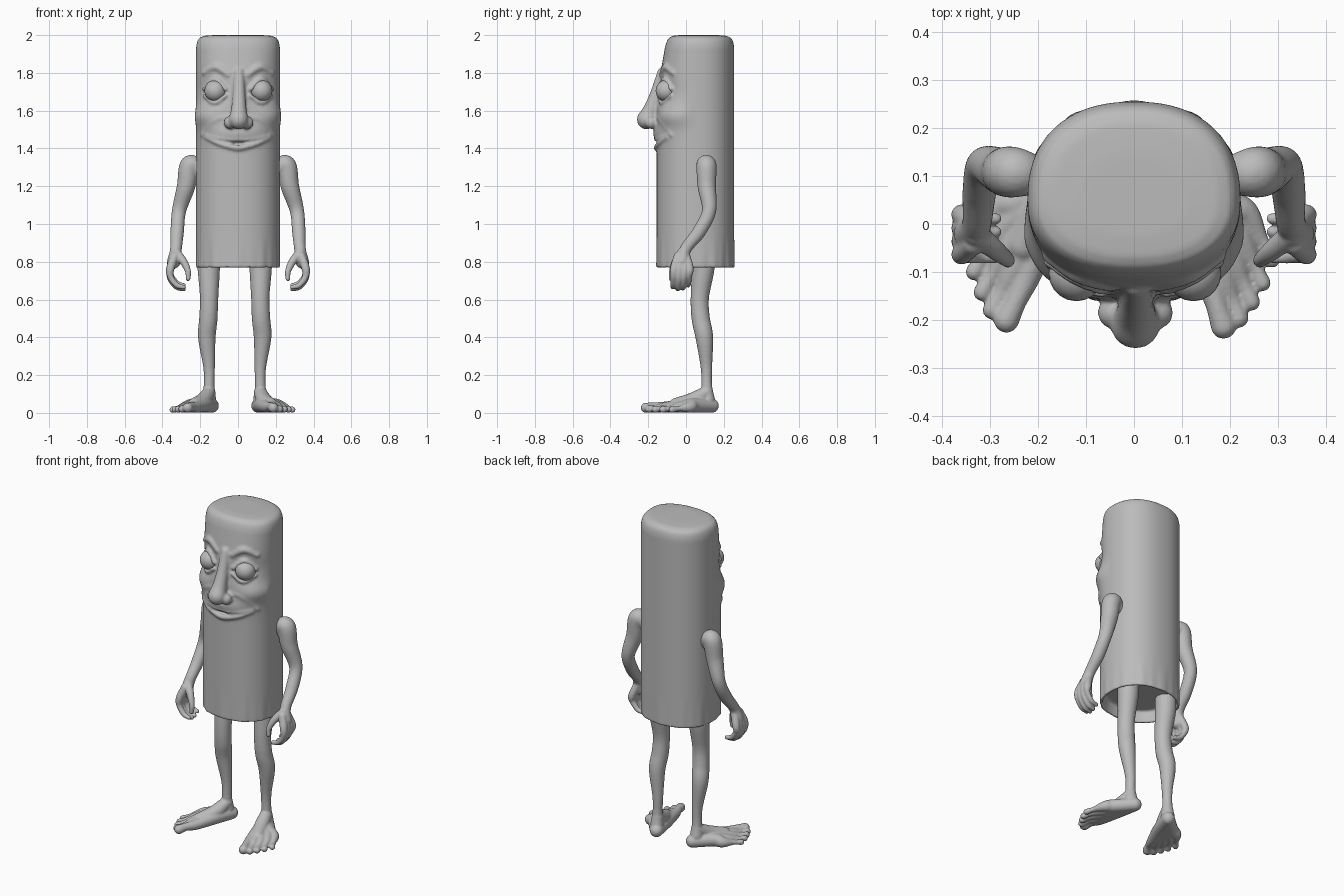
import bpy, bmesh, math
from mathutils import Vector, Matrix

if "Cube" in bpy.data.objects:
    bpy.data.objects.remove(bpy.data.objects["Cube"], do_unlink=True)

clay = bpy.data.materials.new("clay_grey")
clay.use_nodes = True
GREY = (0.5, 0.5, 0.5, 1)
clay.diffuse_color = GREY
clay.node_tree.nodes["Principled BSDF"].inputs["Base Color"].default_value = GREY

HALF_W, DEPTH, MID_Y, POWER = 0.222, 0.205, 0.05, 2.3


def finish(bm, name, voxel, rounds):
    """Turn overlapping solids into one smooth sculpted skin."""
    mesh = bpy.data.meshes.new(name)
    bm.to_mesh(mesh)
    bm.free()
    mesh.materials.append(clay)
    mesh.polygons.foreach_set("use_smooth", [True] * len(mesh.polygons))
    obj = bpy.data.objects.new(name, mesh)
    bpy.context.collection.objects.link(obj)
    if voxel:
        fuse = obj.modifiers.new("fuse", 'REMESH')
        fuse.mode = 'VOXEL'
        fuse.voxel_size = voxel
        fuse.use_smooth_shade = True
        relax = obj.modifiers.new("relax", 'SMOOTH')
        relax.factor = 0.5
        relax.iterations = rounds
    return obj


def ball(bm, centre, r, scale=(1, 1, 1)):
    mat = Matrix.Translation(centre) @ Matrix.Diagonal((*scale, 1))
    bmesh.ops.create_icosphere(bm, subdivisions=3, radius=r, matrix=mat)


def strand(bm, points, steps=8):
    """Sweep a ball of changing radius along a smooth path of (x, y, z, r)."""
    p = [Vector(q) for q in points]
    p = [p[0] * 2 - p[1]] + p + [p[-1] * 2 - p[-2]]
    for a, b, c, d in zip(p, p[1:], p[2:], p[3:]):
        for i in range(steps + 1):
            t = i / steps
            q = (b * 2 + (c - a) * t + (a * 2 - b * 5 + c * 4 - d) * t ** 2
                 + (b * 3 - a - c * 3 + d) * t ** 3) / 2
            ball(bm, q.xyz, q.w)


def front_depth(z):
    return DEPTH - max(0, z - 1.68) * 0.17


def on_face(x, z, r, lift=0.0):
    """A strand point resting on the front of the body."""
    y = MID_Y - front_depth(z) * (1 - abs(x / HALF_W) ** POWER) ** (1 / POWER)
    return (x, y + r * 0.4 - lift, z, r)


def bump(x, z, cx, cz, sx, sz):
    return math.exp(-((abs(x) - cx) / sx) ** 2 - ((z - cz) / sz) ** 2)


def sculpt(x, z):
    """Outward offset of the face: sockets, cheeks, muzzle and smile groove."""
    out = -0.035 * bump(x, z, 0.122, 1.705, 0.06, 0.06)
    out += 0.022 * bump(x, z, 0.18, 1.57, 0.08, 0.055)
    out += 0.018 * bump(x, z, 0, 1.48, 0.13, 0.045)
    if abs(x) < 0.175:
        smile = 1.425 + 1.4 * x * x
        out -= 0.025 * math.exp(-((z - smile) / 0.012) ** 2)
    return out


# Body: a tall rounded column with a hollow underside
def ring(bm, z, scale, detailed=True, count=144):
    verts = []
    for i in range(count):
        a = math.tau * i / count
        c, s = math.cos(a), math.sin(a)
        x = HALF_W * math.copysign(abs(c) ** (2 / POWER), c) * scale
        d = front_depth(z) if s < 0 else DEPTH
        y = d * math.copysign(abs(s) ** (2 / POWER), s) * scale
        v = Vector((x, y, 0))
        if detailed:
            hem = max(0, (0.95 - z) / 0.18)
            off = 0.003 * hem * math.sin(17 * a) * math.sin(5 * a)
            if s < 0:
                off += sculpt(x, z) * min(1, -s * 3)
            v += v.normalized() * off
        verts.append(bm.verts.new((v.x, v.y + MID_Y, z)))
    return verts


bm = bmesh.new()
rings = [ring(bm, 0.84, 0.9, False), ring(bm, 0.768, 0.93, False)]
rings += [ring(bm, 0.768 + 0.012 * i, 1) for i in range(98)]
rings += [ring(bm, z, s, False) for z, s in
          ((1.955, 0.985), (1.975, 0.955), (1.988, 0.9), (1.997, 0.78), (2.001, 0.5))]
for low, high in zip(rings, rings[1:]):
    for i in range(len(low)):
        j = (i + 1) % len(low)
        bm.faces.new((low[i], low[j], high[j], high[i]))
bm.faces.new(list(reversed(rings[0])))
bm.faces.new(rings[-1])

# Nose with a narrow bridge and round nostrils
strand(bm, [(0.005, -0.125, 1.8, 0.028), (0.005, -0.16, 1.68, 0.034),
            (0.004, -0.188, 1.6, 0.042), (0.003, -0.208, 1.553, 0.052)])
for side in (1, -1):
    ball(bm, (side * 0.045 + 0.003, -0.185, 1.537), 0.034)
    # Brows, eyelids, eye bags and smile folds
    for path in (((0.05, 1.79, 0.016), (0.115, 1.83, 0.022), (0.18, 1.8, 0.014)),
                 ((0.066, 1.715, 0.012), (0.122, 1.765, 0.016), (0.178, 1.715, 0.012)),
                 ((0.066, 1.68, 0.01), (0.122, 1.642, 0.014), (0.178, 1.68, 0.01)),
                 ((0.05, 1.57, 0.014), (0.125, 1.545, 0.024), (0.185, 1.47, 0.014))):
        strand(bm, [on_face(side * x, z, r) for x, z, r in path])
# Lips
for rise, r in ((0.022, 0.011), (-0.024, 0.015)):
    strand(bm, [on_face(x, 1.427 + rise * (1 - abs(x) * 4) + 1.35 * x * x,
                        r * (1 - abs(x) * 2), 0.008)
                for x in (-0.17, -0.12, -0.06, 0, 0.06, 0.12, 0.17)])
finish(bm, "body_and_face", 0.0075, 4)

# Eyes, arms and legs for each side
for side, label in ((1, "left"), (-1, "right")):
    bm = bmesh.new()
    ball(bm, (side * 0.122 + 0.002, -0.103, 1.705), 0.058)
    finish(bm, label + "_eye", 0, 0)

    # Arm with a bent elbow
    bm = bmesh.new()
    strand(bm, [(0.19, 0.1, 1.27, 0.035), (0.252, 0.108, 1.312, 0.053),
                (0.275, 0.11, 1.2, 0.049), (0.312, 0.122, 1.07, 0.038),
                (0.322, 0.07, 0.96, 0.036), (0.328, 0.0, 0.87, 0.031),
                (0.34, -0.02, 0.8, 0.036)], 12)
    # Curled fingers and thumb
    for i in range(4):
        y = -0.062 + 0.027 * i
        drop = (0.01, 0, 0.004, 0.02)[i]
        strand(bm, [(0.335, y * 0.5 - 0.01, 0.83, 0.024), (0.358, y, 0.765, 0.022),
                    (0.357, y - 0.003, 0.71 + drop, 0.017),
                    (0.325, y - 0.006, 0.667 + drop, 0.015),
                    (0.287, y - 0.008, 0.655 + drop, 0.012)])
    strand(bm, [(0.33, -0.02, 0.85, 0.026), (0.288, -0.055, 0.8, 0.021),
                (0.265, -0.074, 0.75, 0.016), (0.264, -0.078, 0.71, 0.013)])
    bmesh.ops.scale(bm, vec=(side, 1, 1), verts=bm.verts)
    if side < 0:
        bmesh.ops.reverse_faces(bm, faces=bm.faces)
    finish(bm, label + "_arm_and_hand", 0.005, 4)

    # Leg with a knobbly knee, running up into the hollow body
    bm = bmesh.new()
    strand(bm, [(0.12, 0.092, 0.88, 0.06), (0.12, 0.092, 0.77, 0.06),
                (0.118, 0.073, 0.61, 0.049), (0.122, 0.078, 0.5, 0.049),
                (0.13, 0.097, 0.4, 0.047), (0.118, 0.108, 0.24, 0.031),
                (0.118, 0.11, 0.14, 0.029), (0.118, 0.115, 0.07, 0.038)], 12)
    # Splayed foot: five rays from the heel to the toe tips
    turn = math.radians(22 if side > 0 else 30)
    sn, cs = math.sin(turn), math.cos(turn)

    def sole(u, f, z, r):
        return (0.118 + u * cs + f * sn, 0.11 + u * sn - f * cs, z, r)

    strand(bm, [sole(0, 0, 0.11, 0.034), sole(-0.01, 0.08, 0.065, 0.042),
                sole(-0.01, 0.17, 0.042, 0.038)])
    for i, tip in enumerate((0.325, 0.322, 0.3, 0.272, 0.235)):
        u = -0.052 + 0.033 * i
        r = 0.027 if i == 0 else 0.021 - 0.001 * i
        strand(bm, [sole(0, -0.028, 0.038, 0.038), sole(u * 0.5, 0.09, 0.04, 0.038),
                    sole(u * 0.9, tip - 0.11, 0.031, 0.03),
                    sole(u * 1.05, tip - 0.045, r + 0.006, r * 0.85),
                    sole(u * 1.1, tip, r, r)])
    bmesh.ops.scale(bm, vec=(side, 1, 1), verts=bm.verts)
    if side < 0:
        bmesh.ops.reverse_faces(bm, faces=bm.faces)
        bmesh.ops.translate(bm, vec=(-0.035, 0, 0), verts=bm.verts)
    finish(bm, label + "_leg_and_foot", 0.0055, 4)
